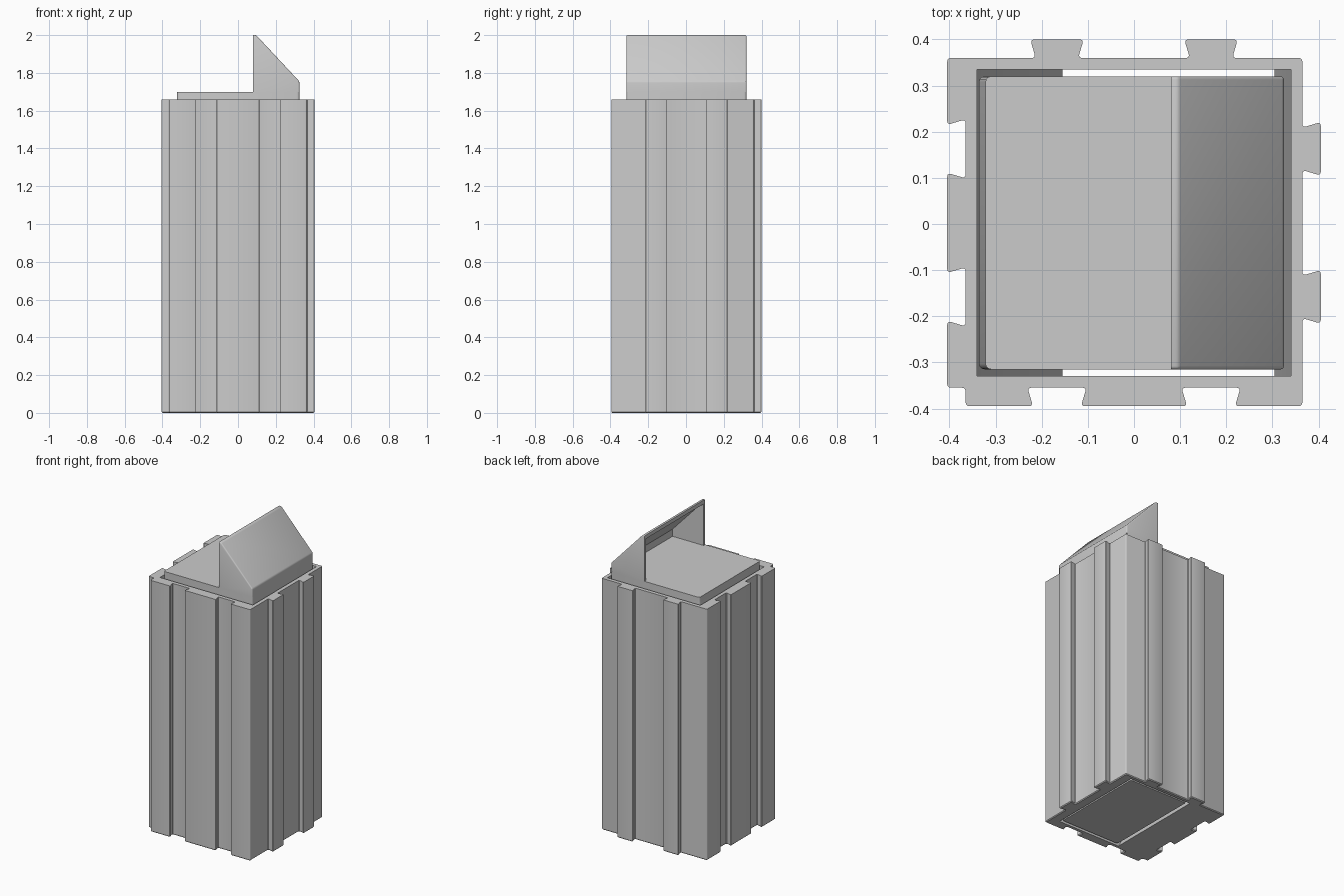
import bpy, bmesh, math

cube = bpy.data.objects.get("Cube")
if cube:
    bpy.data.objects.remove(cube, do_unlink=True)

grey = bpy.data.materials.new("plain_grey")
grey.use_nodes = True
colour = (0.6, 0.6, 0.6, 1)
grey.diffuse_color = colour
grey.node_tree.nodes["Principled BSDF"].inputs["Base Color"].default_value = colour


def prism(name, points, direction, bevels=()):
    """Extrude a flat outline, then bevel the edges picked by each rule."""
    bm = bmesh.new()
    face = bm.faces.new([bm.verts.new(p) for p in points])
    ext = bmesh.ops.extrude_face_region(bm, geom=[face])
    verts = [g for g in ext["geom"] if isinstance(g, bmesh.types.BMVert)]
    bmesh.ops.translate(bm, verts=verts, vec=direction)
    bmesh.ops.recalc_face_normals(bm, faces=bm.faces[:])
    for rule, width, segments in bevels:
        edges = [e for e in bm.edges if rule(e.verts[0].co, e.verts[1].co)]
        bmesh.ops.bevel(bm, geom=edges, offset=width, segments=segments,
                        profile=0.5, affect='EDGES', clamp_overlap=True)
    mesh = bpy.data.meshes.new(name)
    bm.to_mesh(mesh)
    bm.free()
    mesh.materials.append(grey)
    obj = bpy.data.objects.new(name, mesh)
    bpy.context.collection.objects.link(obj)
    return obj


def activate(obj):
    bpy.ops.object.select_all(action='DESELECT')
    obj.select_set(True)
    bpy.context.view_layer.objects.active = obj


def carve(obj, cutter):
    activate(obj)
    mod = obj.modifiers.new("carve", 'BOOLEAN')
    mod.operation = 'DIFFERENCE'
    mod.solver = 'EXACT'
    mod.object = cutter
    bpy.ops.object.modifier_apply(modifier=mod.name)
    bpy.data.objects.remove(cutter, do_unlink=True)


def side_profile(points, y):
    return [(x, y, z) for x, z in points]


def tab(c):
    return [(c - .046, 0), (c - .058, .04), (c + .058, .04), (c + .046, 0)]


def slot(c):
    return [(c - .052, .04), (c - .064, 0), (c + .064, 0), (c + .052, .04)]


def vertical(a, b):
    return abs(a.z - b.z) > 0.02 and abs(a.x - b.x) + abs(a.y - b.y) < 1e-4


def at_base(a, b):
    return max(a.z, b.z) < 1e-4


# Body outline, counterclockwise: slots on front and left edge, tabs on the others
H = 1.66
outline = [(-.365, -.355), (-.365, -.395)]
for c in (-.167, .167):
    outline += [(t, -.355 - d) for t, d in slot(c)]
outline += [(.365, -.395)]
for c in (-.158, .163):
    outline += [(.365 + d, t) for t, d in tab(c)]
outline += [(.365, .36)]
for c in (.167, -.167):
    outline += [(t, .36 + d) for t, d in reversed(tab(c))]
outline += [(-.405, .36)]
for c in (.163, -.158):
    outline += [(-.365 - d, t) for t, d in reversed(slot(c))]
outline += [(-.405, -.355)]
body = prism("outer_body", [(x, y, 0) for x, y in outline], (0, 0, H),
             [(vertical, .008, 3), (at_base, .006, 1)])

# Through cavity, narrowing by ramps near the bottom
cavity = [(-.34, 1.8), (-.34, .35), (-.155, 0), (-.155, -.1),
          (.305, -.1), (.305, 0), (.34, .35), (.34, 1.8)]
carve(body, prism("cavity_cutter", side_profile(cavity, -.33), (0, .665, 0)))

# Inner box standing inside the body with a narrow gap all round
inner = [(-.322, 1.70), (-.322, 1.65), (-.336, 1.58), (-.336, .38), (-.135, .003),
         (.292, .003), (.325, .38), (.325, 1.70)]
Y0, DEPTH = -.315, .635


def along_profile(a, b):
    return abs(a.y - b.y) < 1e-4 and max(a.z, b.z) < 1.699 + (abs(a.z - b.z) > .01)


def upright_corner(a, b):
    return along_profile(a, b) and abs(a.z - b.z) > .01


box = prism("inner_box", side_profile(inner, Y0), (0, DEPTH, 0),
            [(upright_corner, .012, 3)])

# Sloping hood with its opening towards the left of the plan
hood_shape = [(.08, 1.70), (.08, 2.0), (.096, 2.0), (.325, 1.755), (.325, 1.70)]


def hood_rim(a, b):
    return max(a.z, b.z) > 1.72 and not (a.x < .09 and b.x < .09)


hood = prism("hood", side_profile(hood_shape, Y0), (0, DEPTH, 0),
             [(hood_rim, .007, 3)])
hollow = [(.0, 1.6), (.0, 1.975), (.094, 1.975), (.308, 1.747), (.308, 1.6)]
carve(hood, prism("hood_cutter", side_profile(hollow, Y0 + .016), (0, DEPTH - .032, 0)))

for obj in (body, box, hood):
    activate(obj)
    bpy.ops.object.shade_smooth_by_angle(angle=math.radians(32))
